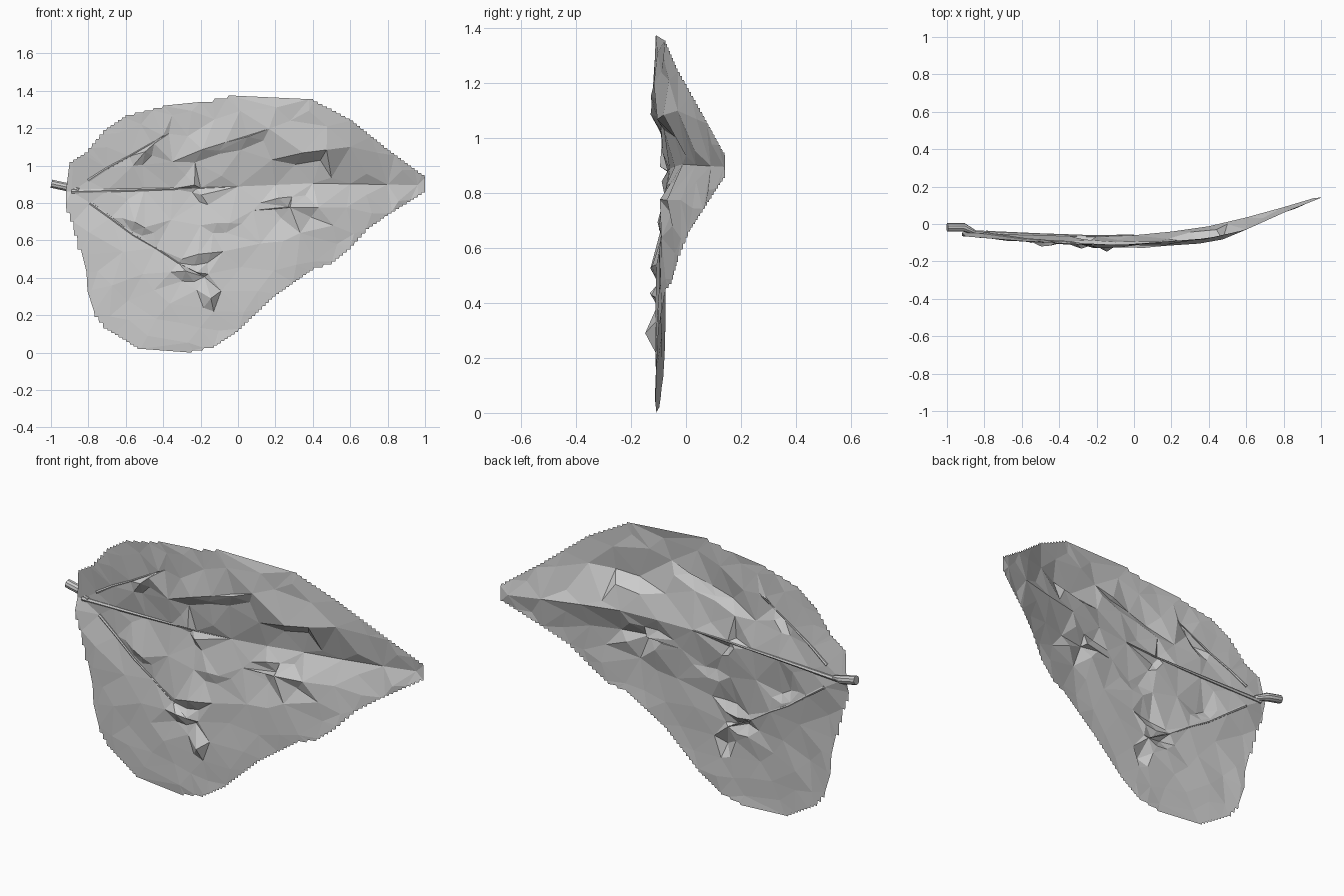
import bpy, bmesh, random
from mathutils import Vector
from mathutils.geometry import delaunay_2d_cdt

random.seed(4)
if "Cube" in bpy.data.objects:
    bpy.data.objects.remove(bpy.data.objects["Cube"], do_unlink=True)

gray = bpy.data.materials.new("leaf_gray")
gray.use_nodes = True
color = (0.6, 0.6, 0.6, 1)
gray.diffuse_color = color
gray.node_tree.nodes["Principled BSDF"].inputs["Base Color"].default_value = color


def lerp_table(table, x):
    """Piecewise linear lookup in a list of (x, value) pairs."""
    for (a, va), (b, vb) in zip(table, table[1:]):
        if x <= b:
            return va + (vb - va) * max(0, (x - a) / (b - a))
    return table[-1][1]


# Leaf margin, above and below the midrib, left to right
UPPER = [(-.92, .86), (-.9, 1.02), (-.82, 1.07), (-.72, 1.19), (-.6, 1.27), (-.4, 1.32),
         (-.2, 1.34), (-.05, 1.375), (.38, 1.355), (.6, 1.24), (.8, 1.08), (1, .935)]
LOWER = [(-.92, .8), (-.88, .7), (-.84, .55), (-.81, .43), (-.805, .33), (-.77, .22),
         (-.7, .13), (-.52, .02), (-.25, 0), (-.13, .025), (0, .11), (.2, .3), (.4, .44),
         (.5, .47), (.6, .55), (.7, .66), (.8, .73), (1, .855)]
# Depth along the midrib and along the margins
RIB_Y = [(-.92, -.045), (-.5, -.06), (-.15, -.068), (.1, -.055), (.4, -.012), (.6, .035),
         (.8, .09), (1, .15)]
EDGE_Y = [(-.92, -.065), (-.5, -.1), (-.1, -.112), (.2, -.1), (.4, -.075), (.6, -.03),
          (.8, .06), (1, .14)]
RIB_Z = [(-.92, .86), (-.2, .88), (.4, .905), (1, .895)]


def depth(x, z):
    rib = lerp_table(RIB_Z, x)
    reach = abs(lerp_table(UPPER if z > rib else LOWER, x) - rib)
    t = min(1, abs(z - rib) / max(.05, .45 * reach))
    a, b = lerp_table(RIB_Y, x), lerp_table(EDGE_Y, x)
    return a + (b - a) * t


def stepped(points):
    """Break each slanted stretch of the margin into small stair steps."""
    out = []
    for (ax, az), (bx, bz) in zip(points, points[1:] + points[:1]):
        n = max(1, min(int(abs(bx - ax) / .018), int(abs(bz - az) / .012)))
        for i in range(n):
            x0, z0 = ax + (bx - ax) * i / n, az + (bz - az) * i / n
            out.append((x0, z0))
            if n > 1:
                out.append((ax + (bx - ax) * (i + .85) / n, z0))
    return out


points, offsets, edges = [], [], []


def add_point(x, z, dy=0.0):
    points.append(Vector((x, z)))
    offsets.append(dy)
    return len(points) - 1


def add_line(line):
    ids = [add_point(*p) for p in line]
    edges.extend(zip(ids, ids[1:]))


outline = stepped(UPPER + LOWER[::-1])
boundary = [add_point(x, z) for x, z in outline]

# Crease lines: midrib and two side veins
rib_path = [(x, lerp_table(RIB_Z, x)) for x in (-.89, -.7, -.5, -.35, -.2, 0, .2, .4, .6, .8, .96)]
upper_vein = [(-.8, .92), (-.7, .985), (-.58, 1.05), (-.46, 1.12), (-.37, 1.17)]
lower_vein = [(-.79, .8), (-.68, .72), (-.56, .63), (-.44, .56), (-.32, .48), (-.18, .405)]
add_line(rib_path)
for vein in (upper_vein, lower_vein):
    add_line([(x, z, .012) for x, z in vein])

# Puckered folds: start, end, crest height, with a steep face below each crest
FOLDS = [((.18, 1.03), (.6, 1.1), .035), ((.08, .76), (.58, .775), .035),
         ((.12, .8), (.36, .84), .018), ((-.1, 1.08), (.28, 1.24), .022),
         ((-.35, 1.02), (.05, 1.16), .02), ((-.3, .5), (-.08, .54), .025),
         ((-.62, .72), (-.45, .64), .025), ((-.56, 1.0), (-.4, 1.16), .02),
         ((-.28, .95), (-.16, .79), .025), ((-.2, .68), (.02, .69), .015),
         ((-.36, .43), (-.16, .42), .025)]
for (ax, az), (bx, bz), high in FOLDS:
    add_line([(ax, az), (ax + (bx - ax) * .4, az + (bz - az) * .4 + .01, -high),
              (ax + (bx - ax) * .7, az + (bz - az) * .7 + .005, -high * .7), (bx, bz)])
    for f in (.3, .62):
        add_point(ax + (bx - ax) * f, az + (bz - az) * f - .045, high * .4)

# Small pointed bump near the lower lobe
for bump in ((-.22, .335), (-.09, .33), (-.13, .22), (-.185, .24)):
    add_point(*bump)
add_point(-.145, .29, -.038)

# Scattered points give the irregular facets
taken = [p.copy() for p in points[len(boundary):]]
for _ in range(1500):
    x = random.uniform(-.86, .93)
    z = random.uniform(lerp_table(LOWER, x) + .04, lerp_table(UPPER, x) - .04)
    p = Vector((x, z))
    if all((p - q).length > .1 for q in taken):
        taken.append(p)
        add_point(x, z, random.uniform(-.007, .007))

verts, _, faces, origin, _, _ = delaunay_2d_cdt(points, edges, [boundary], 1, 1e-5)
bm = bmesh.new()
bverts = []
for p, src in zip(verts, origin):
    dy = offsets[src[0]] if src else 0
    bverts.append(bm.verts.new((p.x, depth(p.x, p.y) + dy, p.y)))
for f in faces:
    bm.faces.new([bverts[i] for i in f])
bmesh.ops.delete(bm, geom=[v for v in bm.verts if not v.link_faces], context='VERTS')
bmesh.ops.recalc_face_normals(bm, faces=bm.faces)
if sum(f.normal.y * f.calc_area() for f in bm.faces) > 0:
    bmesh.ops.reverse_faces(bm, faces=bm.faces)
mesh = bpy.data.meshes.new("leaf_blade")
bm.to_mesh(mesh)
bm.free()
mesh.materials.append(gray)
blade = bpy.data.objects.new("leaf_blade", mesh)
bpy.context.collection.objects.link(blade)


def tube(name, path, radii, sides_res=1):
    """Tapered round tube along a path of 3D points."""
    curve = bpy.data.curves.new(name, 'CURVE')
    curve.dimensions = '3D'
    curve.bevel_depth = 1
    curve.bevel_resolution = sides_res
    curve.use_fill_caps = True
    spline = curve.splines.new('POLY')
    spline.points.add(len(path) - 1)
    for sp, co, r in zip(spline.points, path, radii):
        sp.co = (*co, 1)
        sp.radius = r
    curve.materials.append(gray)
    obj = bpy.data.objects.new(name, curve)
    bpy.context.collection.objects.link(obj)
    bpy.ops.object.select_all(action='DESELECT')
    obj.select_set(True)
    bpy.context.view_layer.objects.active = obj
    bpy.ops.object.convert(target='MESH')
    bpy.ops.object.shade_smooth_by_angle()


# Stem, attached behind the blade
tube("stem", [(-.998, -.018, .903), (-.91, -.018, .884), (-.85, -.045, .868)],
     [.023, .023, .012], 3)

# Veins running along the creases
for name, path, dy, start in (("midrib", rib_path[:6], .002, .012),
                              ("upper_vein", upper_vein, .012, .009),
                              ("lower_vein", lower_vein, .012, .009)):
    n = len(path)
    tube(name, [(x, depth(x, z) + dy, z) for x, z in path],
         [start * (1 - .75 * i / (n - 1)) for i in range(n)])
